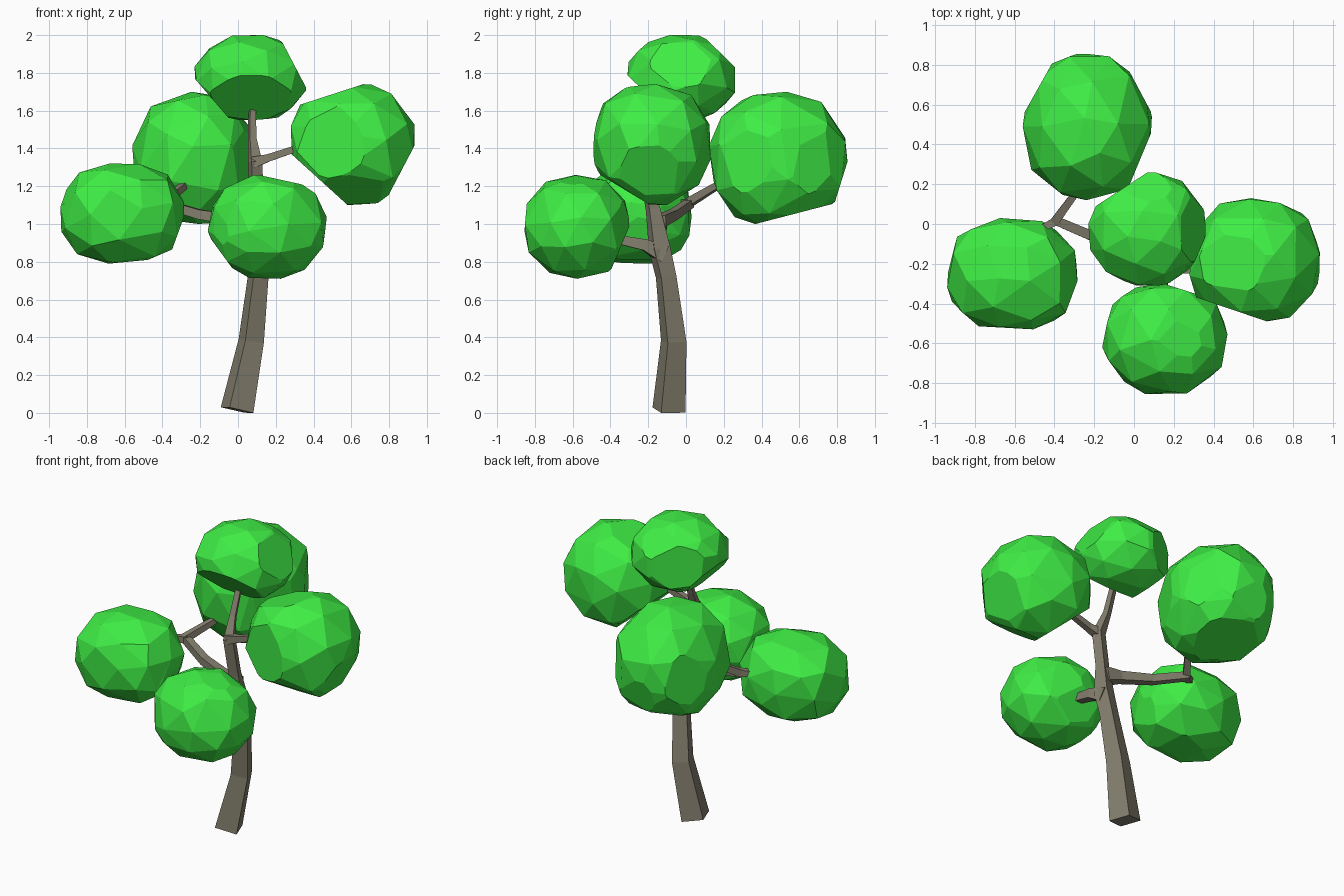
import bpy, bmesh, math, random
from mathutils import Vector, Euler

if "Cube" in bpy.data.objects:
    bpy.data.objects.remove(bpy.data.objects["Cube"])

def material(name, color):
    m = bpy.data.materials.new(name)
    m.diffuse_color = color
    m.use_nodes = True
    m.node_tree.nodes["Principled BSDF"].inputs["Base Color"].default_value = m.diffuse_color
    return m

LEAF = material("leaf_green", (0.05, 0.85, 0.06, 1))
BARK = material("bark", (0.23, 0.21, 0.155, 1))

def finish(bm, name, mat):
    bmesh.ops.recalc_face_normals(bm, faces=bm.faces[:])
    me = bpy.data.meshes.new(name)
    bm.to_mesh(me)
    bm.free()
    me.materials.append(mat)
    ob = bpy.data.objects.new(name, me)
    bpy.context.collection.objects.link(ob)

def limb(name, path):
    """Square, tapering limb along (x, y, z, width) stations."""
    pts = [Vector(p[:3]) for p in path]
    upright = abs((pts[-1] - pts[0]).normalized().z) > 0.6
    a = math.radians(20)
    ref = Vector((math.cos(a), math.sin(a), 0)) if upright else Vector((0, 0, 1))
    bm = bmesh.new()
    rings = []
    for i, p in enumerate(pts):
        t = (pts[min(i + 1, len(pts) - 1)] - pts[max(i - 1, 0)]).normalized()
        u = (ref - t * ref.dot(t)).normalized()
        v = t.cross(u)
        h = path[i][3] / 2
        rings.append([bm.verts.new(p + u * h * sx + v * h * sy)
                      for sx, sy in ((-1, -1), (1, -1), (1, 1), (-1, 1))])
    for r, s in zip(rings, rings[1:]):
        for k in range(4):
            bm.faces.new((r[k], r[(k + 1) % 4], s[(k + 1) % 4], s[k]))
    bm.faces.new(rings[0][::-1])
    bm.faces.new(rings[-1])
    finish(bm, name, BARK)

AXES = {"front": (0, 2), "right": (1, 2), "top": (0, 1)}

def hull(points):
    bm = bmesh.new()
    for p in points:
        bm.verts.new(p)
    bmesh.ops.convex_hull(bm, input=bm.verts[:])
    loose = [v for v in bm.verts if not v.link_faces]
    bmesh.ops.delete(bm, geom=loose, context='VERTS')
    return bm

def fit(pts, lo, hi):
    """Stretch points to fill the box lo..hi."""
    for k in range(3):
        a, b = min(p[k] for p in pts), max(p[k] for p in pts)
        for p in pts:
            p[k] = lo[k] + (p[k] - a) / (b - a) * (hi[k] - lo[k])

def foliage(name, lo, hi, seed, cuts, power=2.2):
    """Faceted clump filling a box, with flats sliced along silhouette edges."""
    rng = random.Random(seed)
    lo, hi = Vector(lo), Vector(hi)
    mid = (lo + hi) / 2
    turn = Euler([rng.uniform(0, 3) for _ in range(3)]).to_matrix()
    bm = bmesh.new()
    bmesh.ops.create_icosphere(bm, subdivisions=2, radius=1)
    pts = []
    for v in bm.verts:
        d = turn @ v.co + Vector([rng.uniform(-0.1, 0.1) for _ in range(3)])
        pts.append(d / sum(abs(c) ** power for c in d) ** (1 / power))
    bm.free()
    fit(pts, lo, hi)
    bm = hull(pts)
    for view, p, q in cuts:
        i, j = AXES[view]
        co, n = mid.copy(), Vector((0, 0, 0))
        co[i], co[j] = p
        n[i], n[j] = q[1] - p[1], p[0] - q[0]
        n.normalize()
        if n.dot(co - mid) < 0:
            n = -n
        bmesh.ops.bisect_plane(bm, geom=bm.verts[:] + bm.edges[:] + bm.faces[:],
                               plane_co=co + n * 0.006, plane_no=n, clear_outer=True)
        pts = [v.co.copy() for v in bm.verts]
        bm.free()
        bm = hull(pts)
    bmesh.ops.remove_doubles(bm, verts=bm.verts[:], dist=0.015)
    bmesh.ops.dissolve_limit(bm, angle_limit=math.radians(7), verts=bm.verts[:], edges=bm.edges[:])
    fit([v.co for v in bm.verts], lo, hi)
    finish(bm, name, LEAF)

# Trunk, bending back through both forks
limb("trunk", [(-0.005, -0.09, 0.015, 0.137), (0.07, -0.065, 0.38, 0.105),
               (0.107, -0.105, 0.72, 0.085), (0.115, -0.14, 0.87, 0.09),
               (0.10, -0.175, 1.08, 0.06), (0.09, -0.22, 1.33, 0.06),
               (0.075, -0.16, 1.45, 0.036), (0.075, -0.08, 1.66, 0.03)])
# Branches
limb("front_branch", [(0.115, -0.12, 0.84, 0.09), (0.14, -0.22, 0.89, 0.06), (0.15, -0.42, 0.93, 0.04)])
limb("right_branch", [(0.08, -0.22, 1.325, 0.06), (0.16, -0.23, 1.35, 0.04), (0.40, -0.23, 1.43, 0.032)])
limb("left_branch", [(0.10, -0.15, 1.0, 0.09), (0.0, -0.13, 1.02, 0.06),
                     (-0.20, -0.065, 1.05, 0.05), (-0.40, 0.02, 1.11, 0.045)])
limb("back_twig", [(-0.40, 0.01, 1.11, 0.045), (-0.29, 0.16, 1.20, 0.035), (-0.27, 0.22, 1.23, 0.03)])
limb("left_twig", [(-0.38, 0.02, 1.11, 0.045), (-0.46, -0.02, 1.11, 0.035), (-0.52, -0.10, 1.10, 0.03)])

# Foliage clumps
foliage("top_foliage", (-0.23, -0.31, 1.55), (0.36, 0.26, 2.0), 3, [
    ("right", (-0.31, 1.80), (-0.07, 1.57)), ("right", (0.11, 1.97), (0.26, 1.82)),
    ("front", (-0.23, 1.78), (-0.05, 1.57)), ("front", (0.25, 1.92), (0.355, 1.72)),
    ("top", (-0.23, 0.06), (0.08, 0.26))], 2.05)
foliage("right_foliage", (0.28, -0.49, 1.10), (0.935, 0.13, 1.74), 5, [
    ("front", (0.28, 1.38), (0.59, 1.10)), ("front", (0.35, 1.63), (0.69, 1.74)),
    ("front", (0.935, 1.43), (0.79, 1.155)), ("top", (0.33, -0.36), (0.69, -0.48)),
    ("right", (-0.40, 1.24), (-0.17, 1.10))], 2.3)
foliage("back_foliage", (-0.56, 0.12, 1.0), (0.09, 0.855, 1.70), 8, [
    ("right", (0.27, 1.0), (0.78, 1.13)), ("right", (0.85, 1.36), (0.78, 1.14)),
    ("top", (0.09, 0.48), (-0.04, 0.17)), ("top", (-0.06, 0.82), (0.09, 0.54)),
    ("top", (-0.56, 0.53), (-0.43, 0.76))], 2.3)
foliage("left_foliage", (-0.94, -0.53, 0.79), (-0.285, 0.03, 1.32), 21, [
    ("front", (-0.81, 0.79), (-0.39, 0.83)), ("front", (-0.37, 0.83), (-0.285, 1.06)),
    ("front", (-0.93, 0.96), (-0.82, 0.79)), ("top", (-0.94, -0.36), (-0.77, -0.53))], 2.5)
foliage("front_foliage", (-0.16, -0.855, 0.71), (0.47, -0.30, 1.26), 14, [
    ("front", (-0.15, 0.94), (0.01, 0.72)), ("front", (0.08, 1.26), (0.40, 1.19)),
    ("top", (0.10, -0.30), (0.42, -0.40)), ("top", (-0.15, -0.65), (-0.045, -0.79)),
    ("right", (-0.31, 1.0), (-0.43, 0.71))], 2.2)
